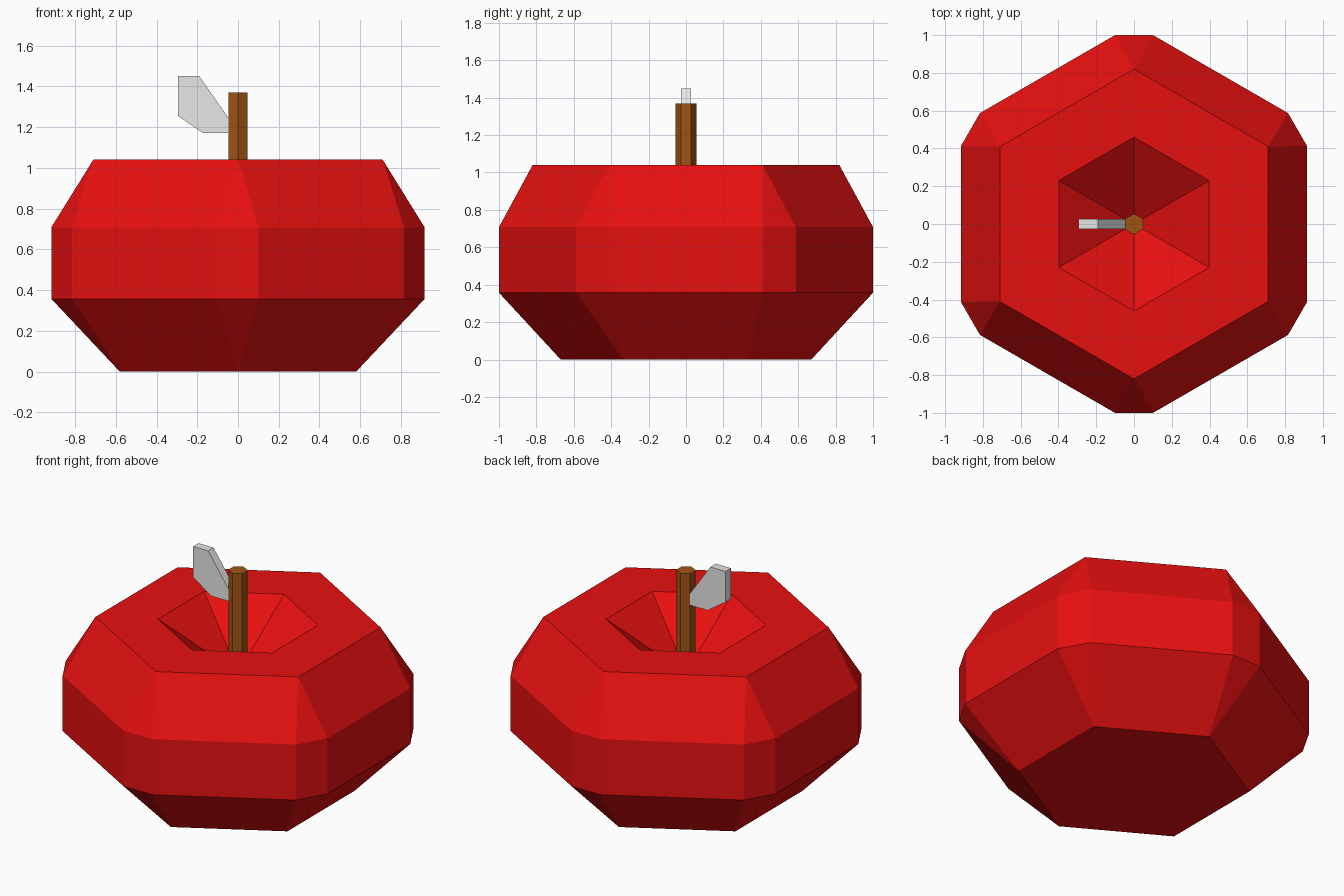
import bpy, bmesh
from math import radians, sin, cos

cube = bpy.data.objects.get("Cube")
if cube:
    bpy.data.objects.remove(cube, do_unlink=True)


def material(name, r, g, b):
    mat = bpy.data.materials.new(name)
    mat.use_nodes = True
    mat.diffuse_color = (r, g, b, 1)
    bsdf = next(n for n in mat.node_tree.nodes if n.type == 'BSDF_PRINCIPLED')
    bsdf.inputs["Base Color"].default_value = (r, g, b, 1)
    return mat


def finish(bm, name, mat):
    bmesh.ops.recalc_face_normals(bm, faces=bm.faces)
    mesh = bpy.data.meshes.new(name)
    bm.to_mesh(mesh)
    bm.free()
    mesh.materials.append(mat)
    obj = bpy.data.objects.new(name, mesh)
    bpy.context.collection.objects.link(obj)
    return obj


def ring(bm, radius, z, spread=0):
    """Hexagon with corners on the y axis; a spread splits each corner in two."""
    offsets = (-spread, spread) if spread else (0,)
    angles = [radians(90 + 60 * k + o) for k in range(6) for o in offsets]
    return [bm.verts.new((radius * cos(a), radius * sin(a), z)) for a in angles]


def bridge(bm, low, high):
    n = len(low)
    for i in range(n):
        j = (i + 1) % n
        bm.faces.new((low[i], low[j], high[j], high[i]))


def bridge_split(bm, hexagon, split):
    """Join a hexagon to a ring with split corners: triangles and quads."""
    for k in range(6):
        j = (k + 1) % 6
        a, b, c = split[2 * k], split[2 * k + 1], split[2 * j]
        bm.faces.new((hexagon[k], a, b))
        bm.faces.new((hexagon[k], b, c, hexagon[j]))


red = material("apple red", 0.8, 0.005, 0.005)
brown = material("stem brown", 0.35, 0.09, 0.007)
grey = material("leaf pale grey", 0.8, 0.8, 0.8)

# Fruit body with a hollow in the top
bm = bmesh.new()
base = ring(bm, 0.67, 0)
lower = ring(bm, 1.005, 0.357, 5.75)
upper = ring(bm, 1.005, 0.708, 5.75)
shoulder = ring(bm, 0.82, 1.04)
rim = ring(bm, 0.46, 1.04)
pit = bm.verts.new((0, 0, 0.72))
bm.faces.new(base)
bridge_split(bm, base, lower)
bridge(bm, lower, upper)
bridge_split(bm, shoulder, upper)
bridge(bm, shoulder, rim)
for k in range(6):
    bm.faces.new((rim[k], rim[(k + 1) % 6], pit))
finish(bm, "fruit_body", red)

# Stem
bm = bmesh.new()
foot, tip = ring(bm, 0.055, 0.71), ring(bm, 0.055, 1.37)
bridge(bm, foot, tip)
bm.faces.new(foot)
bm.faces.new(tip)
finish(bm, "stem", brown)

# Leaf: outline extruded through its thickness
outline = [(-0.295, 1.45), (-0.19, 1.45), (-0.04, 1.235),
           (-0.04, 1.17), (-0.17, 1.17), (-0.295, 1.255)]
bm = bmesh.new()
front, back = ([bm.verts.new((x, y, z)) for x, z in outline] for y in (-0.027, 0.027))
bridge(bm, front, back)
bm.faces.new(front)
bm.faces.new(back)
finish(bm, "leaf", grey)
